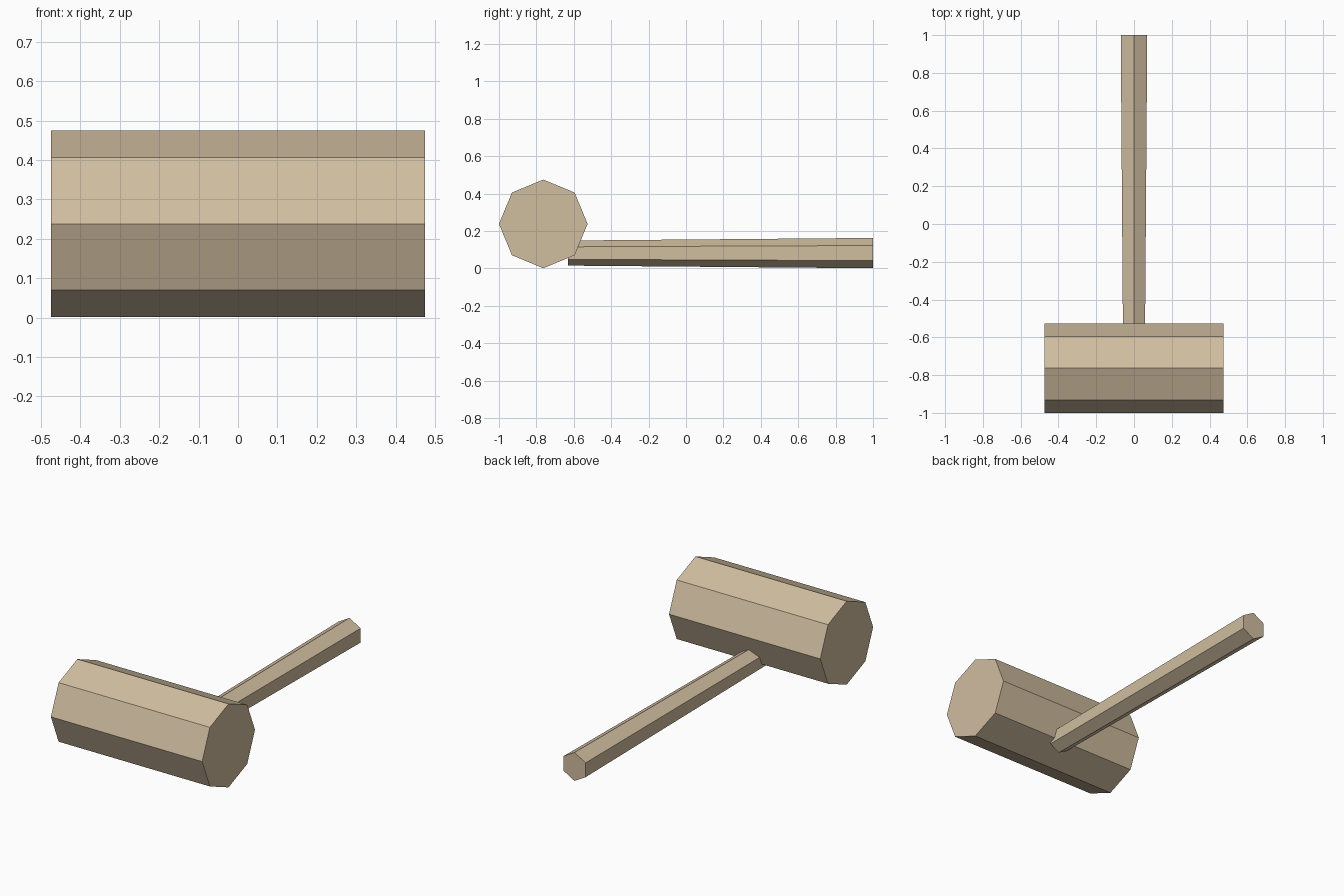
import bpy
from math import pi
from mathutils import Matrix

cube = bpy.data.objects.get("Cube")
if cube:
    bpy.data.objects.remove(cube, do_unlink=True)

# Single pale wood colour
wood = bpy.data.materials.new("pale_wood")
wood.use_nodes = True
colour = (0.63, 0.51, 0.35, 1)
wood.diffuse_color = colour
wood.node_tree.nodes["Principled BSDF"].inputs["Base Color"].default_value = colour


def prism(name, sides, r_start, r_end, length, centre, rotation):
    """Flat-sided bar, tapering along its local z axis."""
    bpy.ops.mesh.primitive_cone_add(vertices=sides, radius1=r_start, radius2=r_end,
                                    depth=length, end_fill_type='NGON')
    obj = bpy.context.object
    obj.name = name
    obj.data.transform(Matrix.Translation(centre) @ rotation)
    obj.data.materials.append(wood)
    return obj


# Octagonal head lying along x, with a corner at the top
prism("mallet_head", 8, 0.237, 0.237, 0.95, (0, -0.763, 0.238),
      Matrix.Rotation(pi / 2, 4, 'Y'))

# Hexagonal handle running back from the head, thicker at its far end
prism("handle", 6, 0.067, 0.081, 1.63, (0, 0.185, 0.082),
      Matrix.Rotation(-pi / 2, 4, 'X'))
